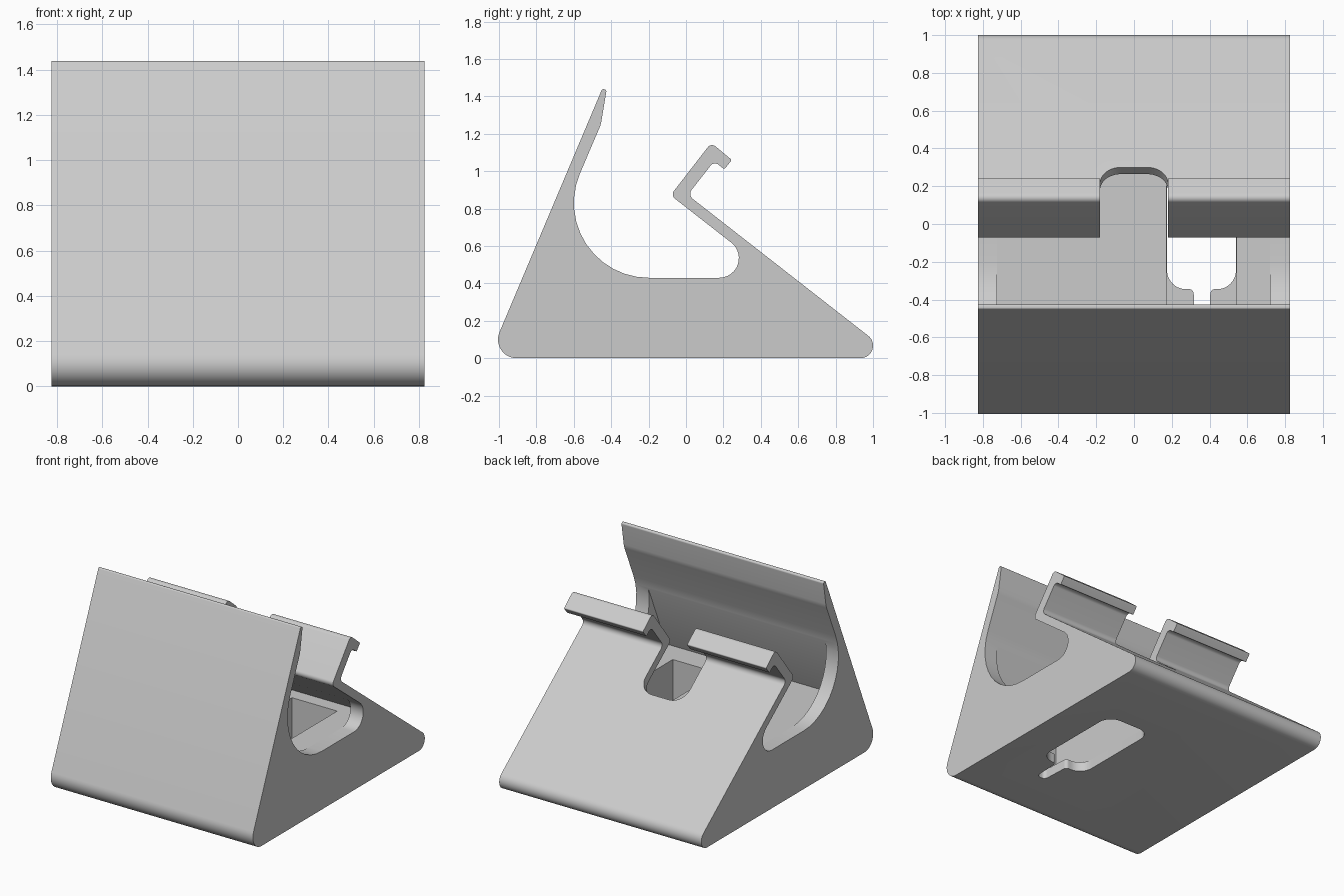
import bpy, bmesh, math
from mathutils import Vector

if "Cube" in bpy.data.objects:
    bpy.data.objects.remove(bpy.data.objects["Cube"])

grey = bpy.data.materials.new("light grey plastic")
grey.diffuse_color = (0.6, 0.6, 0.6, 1)
grey.use_nodes = True
grey.node_tree.nodes["Principled BSDF"].inputs["Base Color"].default_value = grey.diffuse_color


def fillet(corners, steps=12):
    """Round each corner (a, b, radius) of a closed outline."""
    out = []
    for i, (a, b, r) in enumerate(corners):
        p = Vector((a, b))
        d0 = (Vector(corners[i - 1][:2]) - p).normalized()
        d1 = (Vector(corners[(i + 1) % len(corners)][:2]) - p).normalized()
        if r == 0:
            out.append(p)
            continue
        half = d0.angle(d1) / 2
        centre = p + (d0 + d1).normalized() * (r / math.sin(half))
        start = p + d0 * (r / math.tan(half)) - centre
        end = p + d1 * (r / math.tan(half)) - centre
        sweep = math.pi - 2 * half
        for k in range(steps + 1):
            t = k / steps
            v = (start * math.sin((1 - t) * sweep) + end * math.sin(t * sweep)) / math.sin(sweep)
            out.append(centre + v)
    return out


def prism(name, outline, place, low, high):
    """Extrude an outline; place(a, b, depth) gives the 3D point."""
    bm = bmesh.new()
    ends = [[bm.verts.new(place(p.x, p.y, d)) for p in outline] for d in (low, high)]
    n = len(outline)
    bm.faces.new(ends[0])
    bm.faces.new(ends[1][::-1])
    for i in range(n):
        j = (i + 1) % n
        bm.faces.new((ends[0][i], ends[1][i], ends[1][j], ends[0][j]))
    bmesh.ops.recalc_face_normals(bm, faces=bm.faces)
    mesh = bpy.data.meshes.new(name)
    bm.to_mesh(mesh)
    bm.free()
    mesh.materials.append(grey)
    ob = bpy.data.objects.new(name, mesh)
    bpy.context.collection.objects.link(ob)
    return ob


def across(a, b, d):
    return (d, a, b)


def upright(a, b, d):
    return (a, b, d)


# Stand body: wedge with front rest, cradle and rear hook
body_profile = fillet([
    (-1.056, 0, 0.1), (1.128, 0, 0.067),
    (0.009, 0.873, 0.035), (0.15, 1.053, 0.03),
    (0.205, 1.01, 0.008), (0.245, 1.06, 0.008),
    (0.135, 1.152, 0.03), (-0.0825, 0.871, 0.03),
    (0.483, 0.43, 0.105), (-0.8046, 0.43, 0.4),
    (-0.455, 1.25, 0.15), (-0.424, 1.438, 0.012), (-0.449, 1.438, 0.01)])
body = prism("stand_body", body_profile, across, -0.825, 0.825)

# Wide pocket between the two side walls
pocket = prism("pocket_cutter", fillet([
    (-0.5, 0.9, 0), (-0.583, 0.93, 0), (-0.797, 0.428, 0),
    (0.484, 0.428, 0), (0.215, 0.638, 0), (0.1, 0.6, 0)]), across, -0.725, 0.72)

# Deep plug channel below the pocket floor
channel = prism("channel_cutter", fillet([
    (0.173, -0.62, 0), (0.542, -0.62, 0), (0.542, 0.383, 0), (0.173, 0.383, 0)]),
    upright, 0.07, 0.45)

# Plug slot with cable slit through the base
slot = prism("slot_cutter", fillet([
    (0.175, -0.345, 0.1), (0.315, -0.345, 0.025), (0.325, -0.56, 0.03),
    (0.395, -0.56, 0.03), (0.405, -0.345, 0.025), (0.54, -0.345, 0.1),
    (0.54, 0.38, 0.1), (0.175, 0.38, 0.1)]), upright, -0.1, 0.2)

# Notch through the rear hook, square to the back slope
slope = math.atan(0.78)
c, s = math.cos(slope), math.sin(slope)


def on_slope(a, b, d):
    return (a, 0.30 - c * b + s * d, 0.646 + s * b + c * d)


notch = prism("notch_cutter", fillet([
    (-0.18, 0, 0.11), (0.18, 0, 0.11), (0.18, 0.52, 0), (-0.18, 0.52, 0)]),
    on_slope, -0.13, 0.5)

# Cut the body and bake the result
cutters = [pocket, channel, slot, notch]
for cutter in cutters:
    cutter.hide_render = True
    mod = body.modifiers.new(cutter.name, 'BOOLEAN')
    mod.operation = 'DIFFERENCE'
    mod.solver = 'EXACT'
    mod.object = cutter
baked = bpy.data.meshes.new_from_object(
    body.evaluated_get(bpy.context.evaluated_depsgraph_get()))
body.modifiers.clear()
body.data = baked
for cutter in cutters:
    bpy.data.objects.remove(cutter)

# Smooth the rounded parts, keep the edges crisp
bpy.context.view_layer.objects.active = body
body.select_set(True)
bpy.ops.object.shade_smooth_by_angle(angle=math.radians(30))
